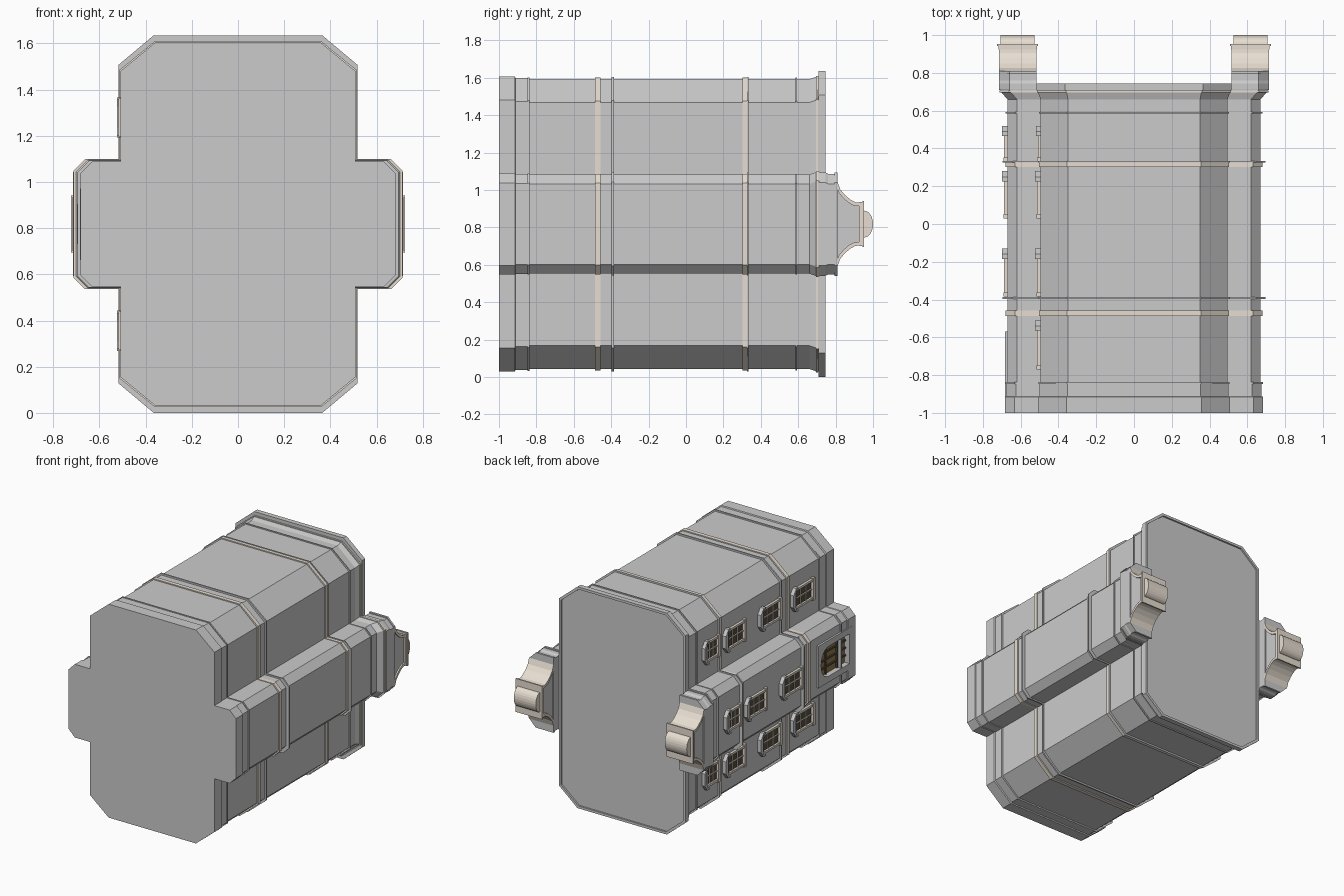
import bpy, bmesh, math

if "Cube" in bpy.data.objects:
    bpy.data.objects.remove(bpy.data.objects["Cube"])

ZC = 0.8175  # height of the long axis


def material(name, c):
    m = bpy.data.materials.new(name)
    m.diffuse_color = (*c, 1)
    m.use_nodes = True
    m.node_tree.nodes["Principled BSDF"].inputs["Base Color"].default_value = m.diffuse_color
    return m


CREAM = material("cream_stone", (0.80, 0.73, 0.64))
DARK = material("dark_pane", (0.10, 0.075, 0.05))
BROWN = material("door_wood", (0.30, 0.19, 0.07))


def loft(name, rings, mat=None):
    """Skin equal-length rings of points and cap both ends."""
    bm = bmesh.new()
    vs = [[bm.verts.new(p) for p in r] for r in rings]
    n = len(vs[0])
    for a, b in zip(vs, vs[1:]):
        for i in range(n):
            j = (i + 1) % n
            bm.faces.new((a[i], a[j], b[j], b[i]))
    bm.faces.new(vs[0])
    bm.faces.new(vs[-1])
    bmesh.ops.recalc_face_normals(bm, faces=bm.faces)
    me = bpy.data.meshes.new(name)
    bm.to_mesh(me)
    bm.free()
    ob = bpy.data.objects.new(name, me)
    bpy.context.collection.objects.link(ob)
    if mat:
        me.materials.append(mat)
    return ob


def slab(name, yz, x0, x1, mat=None):
    """Extrude a (y, z) outline along x."""
    return loft(name, [[(x, y, z) for y, z in yz] for x in (x0, x1)], mat)


def box(name, x0, x1, y0, y1, z0, z1, mat=None):
    return slab(name, [(y0, z0), (y1, z0), (y1, z1), (y0, z1)], x0, x1, mat)


def four_way(q, y):
    """Mirror a quarter outline in x and z around the axis."""
    r = [(x, z) for x, z in q]
    r += [(x, -z) for x, z in reversed(q)]
    r += [(-x, -z) for x, z in q]
    r += [(-x, z) for x, z in reversed(q)]
    return [(x, y, ZC + z) for x, z in r]


def cross(y, d, w=None):
    """Plan of hall plus wings, swollen by d (hall) and w (wings)."""
    w = d if w is None else w
    return four_way([(0.35 + d * 0.5, 0.775 + d), (0.495 + d, 0.65 + d),
                     (0.495 + d, 0.265 + w * 0.4), (0.62 + w, 0.265 + w * 0.4),
                     (0.67 + w, 0.215 + w * 0.4)], y)


def octagon(y, d):
    return four_way([(0.365 - d * 0.5, 0.8175 - d), (0.517 - d, 0.69 - d * 0.5)], y)


# Walls with plinth and flared top
body = loft("walls", [cross(*s) for s in (
    (-1, .013), (-.915, .013), (-.912, .005), (-.84, .005), (-.84, 0),
    (.66, 0), (.70, .014, .035), (.715, .014, .04))])

# String courses
for name, y0, y1, d, w, mat in (
        ("plinth_course", -.847, -.837, .010, .012, None),
        ("lower_cream_band", -.487, -.457, .008, .010, CREAM),
        ("sill_course", -.397, -.386, .012, .025, None),
        ("upper_cream_band", .302, .326, .008, .010, CREAM),
        ("upper_course", .326, .334, .012, .025, None),
        ("top_course", .586, .594, .008, .010, None),
        ("cornice_cream_band", .695, .706, .018, .042, CREAM)):
    loft(name, [cross(y0, d, w), cross(y1, d, w)], mat)

# Roof slab with a low parapet rim
loft("roof_parapet", [octagon(.708, 0), octagon(.745, 0),
                      octagon(.745, .018), octagon(.733, .018)])

# Gable on top of each wing
half = [(.81, .225), (.825, .185), (.85, .155), (.88, .13), (.905, .117), (.945, .112)]
for s, side in ((-1, "left"), (1, "right")):
    quarter = [(.515, .277), (.66, .277), (.715, .222)]

    def wing(y, k, g=0):
        q = [(x + (g if x > .52 else 0), z * k) for x, z in quarter]
        q += [(x, -z) for x, z in reversed(q)]
        return [(s * x, y, ZC + z) for x, z in q]

    loft(side + "_gable_base", [wing(.71, 1), wing(.745, 1), wing(.76, .97), wing(.795, .97),
                                wing(.795, 1), wing(.81, 1), wing(.81, .95)])
    core = [(y, ZC + z - .013) for y, z in half] + [(y, ZC - z + .013) for y, z in reversed(half)]
    slab(side + "_gable_face", core, s * .525, s * .705)
    # Cream coping following the curved shoulders
    for t, end in ((-1, "lower"), (1, "upper")):
        rim = [(y, ZC + t * z) for y, z in half]
        rim += [(y - .008, ZC + t * (z - .018)) for y, z in reversed(half)]
        slab(f"{side}_{end}_coping", rim, s * .515, s * .715, CREAM)
    box(side + "_gable_cornice", s * .513, s * .717, .925, .945, ZC - .117, ZC + .117, CREAM)
    box(side + "_gable_cap", s * .508, s * .724, .943, .953, ZC - .123, ZC + .123, CREAM)
    arc = [(.952 + .048 * math.sin(a), ZC + .072 * math.cos(a))
           for a in (math.pi * i / 12 for i in range(13))]
    slab(side + "_gable_crest", arc, s * .527, s * .706, CREAM)


def window(tag, wall, y0, y1, zc, w=.075):
    """Framed window on the -x side with glazing bars and a bent hood."""
    out = wall - .018
    t = .016
    top = y1 - .03
    for n, a in (("jamb_a", -w), ("jamb_b", w - t)):
        box(f"window_{n}_{tag}", out, wall + .01, y0, top, zc + a, zc + a + t, CREAM)
    box(f"window_sill_{tag}", out - .004, wall + .01, y0, y0 + .022, zc - w - .008, zc + w + .008, CREAM)
    box(f"window_head_{tag}", out, wall + .01, top - .018, top, zc - w, zc + w, CREAM)
    box(f"window_pane_{tag}", wall - .004, wall + .01, y0, top, zc - w + .005, zc + w - .005, DARK)
    box(f"window_mullion_{tag}", wall - .012, wall, y0, top, zc - .004, zc + .004, CREAM)
    for k in (1, 2):
        yb = y0 + .022 + (top - y0 - .04) * k / 3
        box(f"window_bar{k}_{tag}", wall - .010, wall, yb - .004, yb + .004, zc - w, zc + w, CREAM)
    hood = [(y1 - .055, w + .012), (y1 - .03, w + .012), (y1, w * .6),
            (y1, -w * .6), (y1 - .03, -w - .012), (y1 - .055, -w - .012),
            (y1 - .055, -w), (y1 - .035, -w), (y1 - .026, -w * .6),
            (y1 - .026, w * .6), (y1 - .035, w), (y1 - .055, w)]
    slab(f"window_hood_{tag}", [(y, zc + z) for y, z in hood], out - .010, wall + .01)


# Windows on the left side: wing, then the hall above and below it
spans = ((.33, .52), (.03, .28), (-.40 + .015, -.13), (-.77, -.51))
for i, (a, b) in enumerate(spans):
    if i < 3:
        window(f"wing_{i}", -.67, a, b, ZC)
    for row, z in (("upper", ZC + .462), ("lower", ZC - .462)):
        window(f"{row}_{i}", -.495 if i else -.491, a, b, z)


# Arched doorway in the left wing
def arch(w, y0, y1):
    ys = y1 - w * .8
    return [(y0, ZC + w)] + [(ys + w * .8 * math.sin(a), ZC + w * math.cos(a))
                             for a in (math.pi * i / 12 for i in range(13))] + [(y0, ZC - w)]


surround = box("door_surround", -.684, -.60, -.96, -.57, ZC - .155, ZC + .155)
cutter = slab("door_cutter", arch(.11, -.93, -.60), -.8, -.63)
cutter.hide_render = True
cutter.hide_viewport = True
cutter.display_type = 'WIRE'
for ob in (body, surround):
    m = ob.modifiers.new("doorway", 'BOOLEAN')
    m.operation = 'DIFFERENCE'
    m.solver = 'EXACT'
    m.object = cutter
slab("door_panel", arch(.11, -.93, -.60), -.645, -.62, BROWN)
for k in (-1, 0, 1):
    box(f"door_bar_{k + 1}", -.655, -.64, -.93, -.61 if k == 0 else -.635,
        ZC + k * .055 - .006, ZC + k * .055 + .006, DARK)
for k, y in enumerate((-.83, -.70)):
    box(f"door_rail_{k}", -.655, -.64, y - .006, y + .006, ZC - .11, ZC + .11, DARK)
